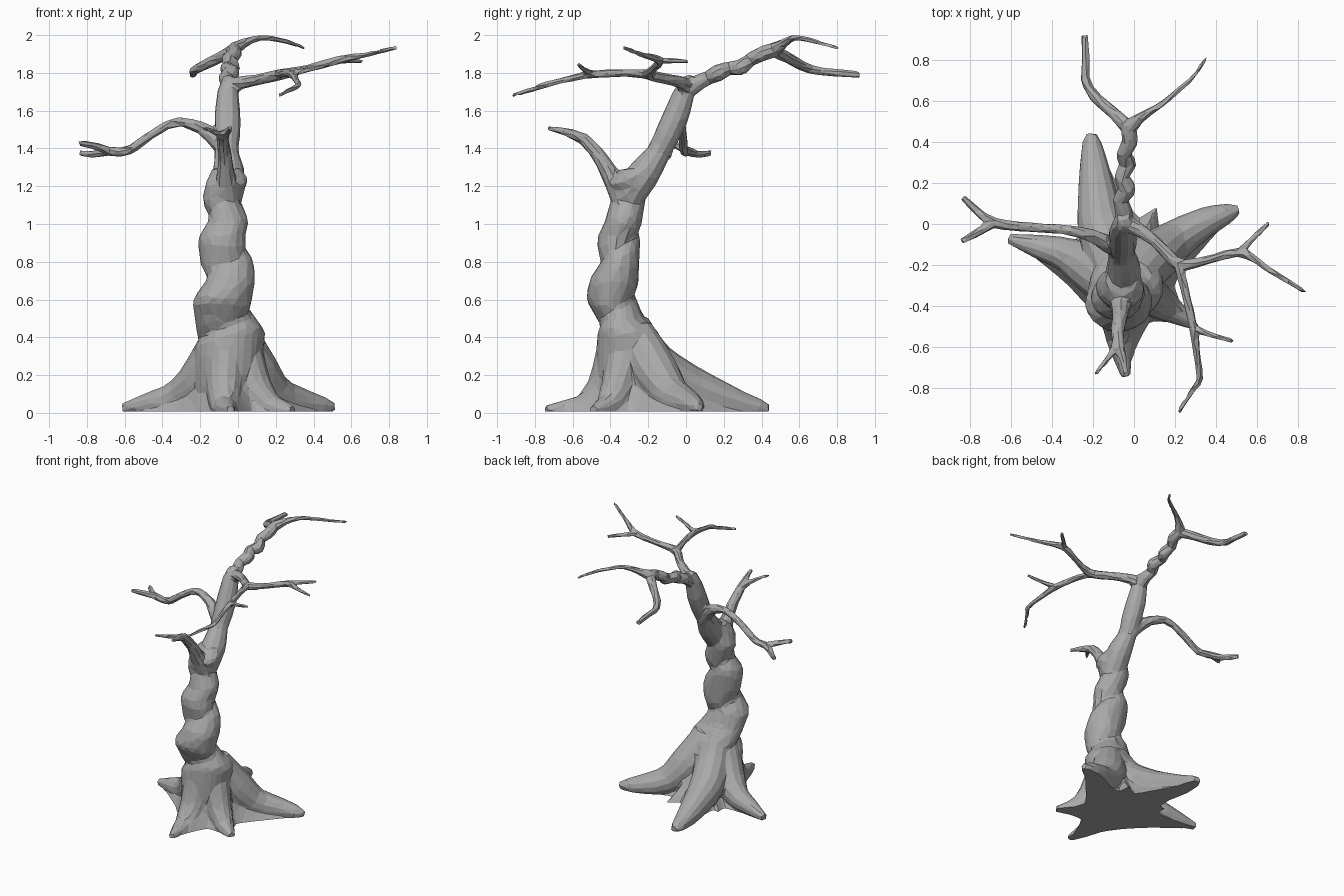
import bpy, bmesh, math
from mathutils import Vector

bm = bmesh.new()


def spline(rows, steps):
    """Catmull-Rom interpolation of rows of numbers."""
    out, n = [], len(rows)
    for i in range(n - 1):
        p = [rows[max(0, min(n - 1, i + k))] for k in (-1, 0, 1, 2)]
        for s in range(steps):
            t = s / steps
            out.append([0.5 * (2 * b + (c - a) * t + (2 * a - 5 * b + 4 * c - d) * t * t
                               + (3 * b - a - 3 * c + d) * t ** 3) for a, b, c, d in zip(*p)])
    return out + [list(rows[-1])]


def loft(rings):
    """Skin closed rings of points and cap both ends."""
    vs = [[bm.verts.new(p) for p in r] for r in rings]
    n = len(vs[0])
    for a, b in zip(vs, vs[1:]):
        for i in range(n):
            j = (i + 1) % n
            bm.faces.new((a[i], a[j], b[j], b[i]))
    bm.faces.new(vs[0][::-1])
    bm.faces.new(vs[-1])


def tube(*pts, sides=10, steps=4):
    """Tapered limb through (x, y, z, radius) points."""
    rows = spline(pts, steps)
    cs = [Vector(r[:3]) for r in rows]
    rings, old, u = [], None, None
    for i, c in enumerate(cs):
        d = (cs[min(i + 1, len(cs) - 1)] - cs[max(i - 1, 0)]).normalized()
        u = d.orthogonal().normalized() if old is None else old.rotation_difference(d) @ u
        old, w = d, d.cross(u)
        rings.append([c + rows[i][3] * (math.cos(a) * u + math.sin(a) * w)
                      for a in (2 * math.pi * k / sides for k in range(sides))])
    loft(rings)


# Lower trunk: z, centre x, centre y, half width x, half width y, with a spiral crease
trunk = [(-.05, -.03, -.24, .2, .23), (.08, -.04, -.26, .19, .21), (.2, -.05, -.28, .18, .19),
         (.32, -.05, -.29, .18, .18), (.43, -.04, -.31, .175, .155), (.51, -.07, -.35, .155, .125),
         (.6, -.08, -.39, .15, .13), (.7, -.045, -.38, .13, .125), (.8, -.06, -.355, .135, .105),
         (.92, -.085, -.355, .12, .11), (1.02, -.055, -.33, .105, .095), (1.13, -.085, -.31, .097, .092),
         (1.22, -.055, -.31, .11, .1), (1.29, -.06, -.27, .075, .07)]
rings = []
for z, cx, cy, rx, ry in spline(trunk, 4):
    phi = math.radians(90) + (z - .63) / .33 * 2 * math.pi
    ring = []
    for k in range(28):
        a = 2 * math.pi * k / 28
        g = 1.03 - .12 * max(0, math.cos(a - phi)) ** 6 * min(1, max(0, z / .4))
        ring.append((cx + rx * g * math.cos(a), cy + ry * g * math.sin(a), z))
    rings.append(ring)
loft(rings)

# Flared foot webbing the roots together: (angle, reach) of roots and back webs
roots = [(102, .66), (65, .39), (30, .62), (162, .56), (130, .36), (271, .47), (325, .4)]
rings = []
for z in (-.04, 0, .02, .05, .09, .14, .2, .27, .34):
    flare = (1 - max(0, z) / .36) ** 2.2
    ring = []
    for k in range(72):
        a = 5 * k
        reach = max(.22 + (r - .22) * math.exp(-abs((a - b + 180) % 360 - 180) / 15) for b, r in roots)
        r = .16 + (reach - .16) * flare
        ring.append((-.05 + r * math.cos(math.radians(a)), -.26 + r * math.sin(math.radians(a)), z))
    rings.append(ring)
loft(rings)

# Upper trunk leaning back
tube((-.06, -.31, 1.15, .09), (-.05, -.22, 1.27, .085), (-.06, -.145, 1.38, .064),
     (-.055, -.095, 1.48, .068), (-.055, -.05, 1.58, .068), (-.055, -.015, 1.68, .058),
     (-.05, .01, 1.74, .048), (-.05, .04, 1.76, .035), sides=12)

# Roots
tube((-.07, -.29, .46, .1), (-.1, -.18, .27, .12), (-.155, -.02, .155, .12), (-.18, .15, .09, .095),
     (-.195, .29, .045, .07), (-.205, .39, .025, .048), (-.205, .44, .02, .025), sides=14)
tube((0, -.27, .43, .1), (.09, -.17, .23, .125), (.2, -.08, .1, .1), (.34, .005, .055, .075),
     (.45, .05, .035, .05), (.51, .07, .03, .022), sides=14)
tube((-.1, -.3, .34, .12), (-.2, -.22, .17, .12), (-.33, -.15, .085, .085), (-.45, -.115, .055, .063),
     (-.61, -.07, .025, .026), sides=14)
tube((-.06, -.36, .35, .11), (-.07, -.42, .15, .1), (-.07, -.52, .04, .078), (-.06, -.62, .02, .055),
     (-.04, -.745, .018, .022), sides=14)
tube((.03, -.32, .32, .1), (.09, -.36, .14, .09), (.17, -.41, .04, .07), (.29, -.49, .012, .025), sides=14)

# Front branch with a fork
tube((-.06, -.33, 1.16, .08), (-.065, -.4, 1.26, .05), (-.07, -.46, 1.36, .038), (-.08, -.53, 1.44, .033),
     (-.07, -.6, 1.475, .026), (-.05, -.67, 1.495, .018), (-.04, -.735, 1.51, .012))
tube((-.08, -.56, 1.455, .025), (-.11, -.63, 1.48, .017), (-.19, -.735, 1.51, .01))

# Left branch with two end twigs
tube((-.05, -.12, 1.36, .045), (-.12, -.1, 1.45, .045), (-.2, -.06, 1.51, .034), (-.32, -.03, 1.54, .025),
     (-.44, -.02, 1.485, .024), (-.58, -.01, 1.39, .025), (-.69, .01, 1.385, .026),
     (-.76, .06, 1.37, .021), (-.835, .13, 1.375, .016))
tube((-.67, .01, 1.385, .022), (-.75, -.035, 1.41, .021), (-.84, -.085, 1.43, .016))

# Right branch: stem, outer fork, front fork
tube((-.06, .01, 1.71, .045), (.01, -.02, 1.745, .036), (.11, -.09, 1.765, .029), (.22, -.195, 1.79, .03),
     (.36, -.175, 1.82, .021), (.52, -.14, 1.865, .023), (.67, -.23, 1.895, .015), (.84, -.335, 1.935, .011))
tube((.51, -.14, 1.865, .02), (.57, -.08, 1.865, .016), (.66, .01, 1.86, .012))
tube((.21, -.18, 1.79, .026), (.25, -.33, 1.8, .021), (.29, -.51, 1.79, .022), (.305, -.63, 1.765, .017),
     (.32, -.75, 1.735, .017), (.285, -.81, 1.715, .014), (.215, -.92, 1.68, .011))
tube((.28, -.5, 1.795, .02), (.36, -.535, 1.815, .015), (.485, -.57, 1.845, .011))

# Knotted back branch with two long twigs
tube((-.05, .0, 1.7, .045), (-.05, .06, 1.745, .043), (-.065, .12, 1.775, .038), (-.035, .17, 1.8, .045),
     (-.06, .23, 1.825, .036), (-.03, .29, 1.83, .042), (-.05, .34, 1.87, .036), (-.02, .4, 1.9, .04),
     (-.02, .47, 1.925, .038), (.05, .53, 1.965, .022), (.13, .58, 1.987, .016), (.24, .67, 1.97, .014),
     (.29, .72, 1.955, .012), (.355, .81, 1.93, .01))
tube((-.02, .46, 1.92, .036), (-.1, .54, 1.88, .03), (-.19, .62, 1.835, .027), (-.235, .7, 1.81, .023),
     (-.235, .8, 1.8, .021), (-.24, .92, 1.79, .018))

# Fuse all limbs into one carved-looking surface
me = bpy.data.meshes.new("dead_tree")
bmesh.ops.recalc_face_normals(bm, faces=bm.faces)
bm.to_mesh(me)
bm.free()
tree = bpy.data.objects.new("dead_tree", me)
bpy.context.collection.objects.link(tree)
bpy.context.view_layer.objects.active = tree
tree.select_set(True)


def modifier(kind, **props):
    m = tree.modifiers.new(kind.lower(), kind)
    for k, v in props.items():
        setattr(m, k, v)
    bpy.ops.object.modifier_apply(modifier=m.name)


modifier('REMESH', mode='VOXEL', voxel_size=.009)
modifier('SMOOTH', factor=.5, iterations=4)
modifier('DECIMATE', ratio=min(1, 3000 / (2 * len(tree.data.polygons))))

# Flat underside
bm = bmesh.new()
bm.from_mesh(tree.data)
bmesh.ops.bisect_plane(bm, geom=bm.verts[:] + bm.edges[:] + bm.faces[:], plane_co=(0, 0, .008),
                       plane_no=(0, 0, 1), clear_inner=True)
bmesh.ops.holes_fill(bm, edges=[e for e in bm.edges if e.is_boundary], sides=0)
bmesh.ops.recalc_face_normals(bm, faces=bm.faces)
for f in bm.faces:
    f.smooth = False
bm.to_mesh(tree.data)
bm.free()

# Dark grey bark
bark = bpy.data.materials.new("bark")
bark.diffuse_color = (.4, .4, .4, 1)
tree.data.materials.clear()
tree.data.materials.append(bark)
